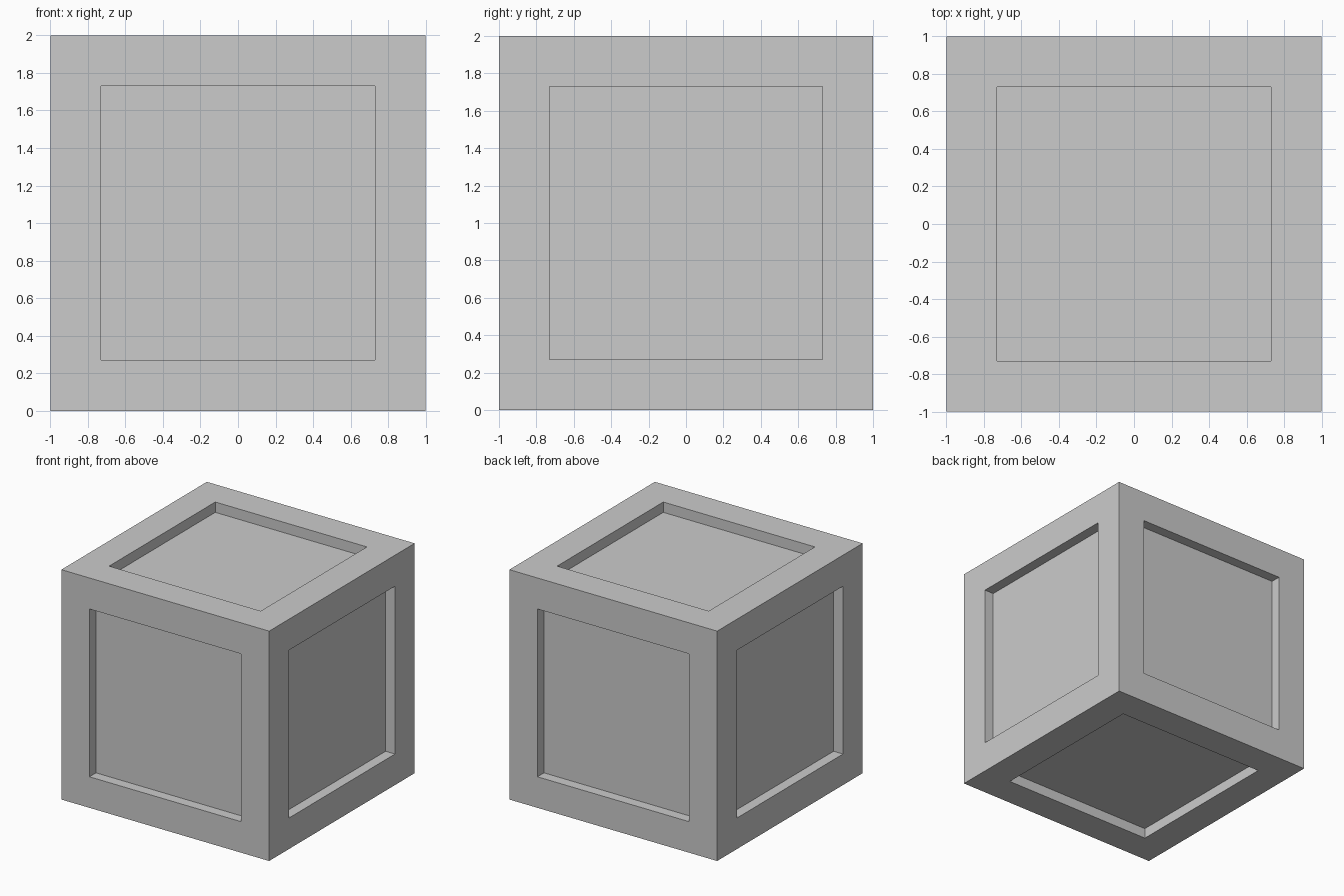
import bpy, bmesh
from mathutils import Matrix

if "Cube" in bpy.data.objects:
    bpy.data.objects.remove(bpy.data.objects["Cube"])

FRAME = 0.27   # width of the border on each side
DEPTH = 0.09   # how far each panel is sunk

# Crate: a cube with a straight-walled recessed panel on all six sides
bm = bmesh.new()
bmesh.ops.create_cube(bm, size=2, matrix=Matrix.Translation((0, 0, 1)))
sides = list(bm.faces)

# Frame borders
bmesh.ops.inset_individual(bm, faces=sides, thickness=FRAME, use_even_offset=True)

# Sunken panels
panels = bmesh.ops.extrude_discrete_faces(bm, faces=sides)["faces"]
for panel in panels:
    panel.normal_update()
    bmesh.ops.translate(bm, verts=panel.verts, vec=-panel.normal * DEPTH)

bmesh.ops.recalc_face_normals(bm, faces=bm.faces)
mesh = bpy.data.meshes.new("crate")
bm.to_mesh(mesh)
bm.free()
bpy.context.collection.objects.link(bpy.data.objects.new("crate", mesh))
